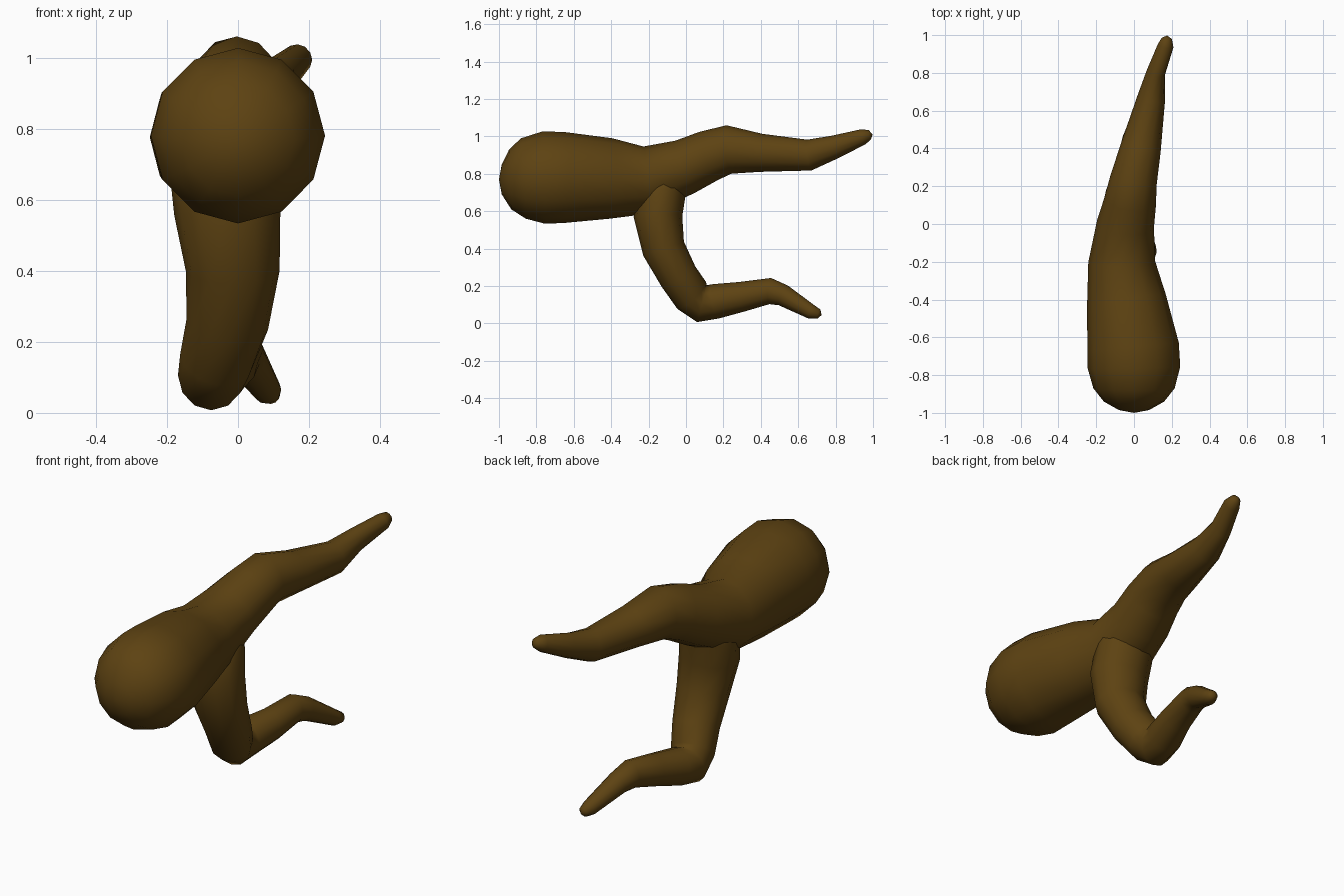
import bpy, bmesh, math
from mathutils import Vector

bark = bpy.data.materials.new("dark brown bark")
bark.diffuse_color = (0.11, 0.055, 0.006, 1)
SIDES = 12


def limb(name, start, rings, end):
    """Closed tube through rings (x, y, z, half width, half depth) with pointed end caps."""
    pts = [Vector(start)] + [Vector(r[:3]) for r in rings] + [Vector(end)]
    bm = bmesh.new()
    loops = []
    for i, r in enumerate(rings):
        c = pts[i + 1]
        tan = ((c - pts[i]).normalized() + (pts[i + 2] - c).normalized()).normalized()
        side = Vector((1, 0, 0))
        side = (side - tan * side.dot(tan)).normalized()
        up = tan.cross(side)
        loops.append([bm.verts.new(c + side * r[3] * math.cos(a) + up * r[4] * math.sin(a))
                      for a in (2 * math.pi * k / SIDES for k in range(SIDES))])
    first, last = bm.verts.new(start), bm.verts.new(end)
    for k in range(SIDES):
        n = (k + 1) % SIDES
        for a, b in zip(loops, loops[1:]):
            bm.faces.new((a[k], a[n], b[n], b[k]))
        bm.faces.new((first, loops[0][n], loops[0][k]))
        bm.faces.new((last, loops[-1][k], loops[-1][n]))
    bmesh.ops.recalc_face_normals(bm, faces=bm.faces)
    for f in bm.faces:
        f.smooth = True
    me = bpy.data.meshes.new(name)
    bm.to_mesh(me)
    bm.free()
    me.materials.append(bark)
    ob = bpy.data.objects.new(name, me)
    bpy.context.collection.objects.link(ob)
    return ob


# Thick trunk running into the long upper branch
limb("trunk_and_upper_branch", (0, -1.0, 0.77), [
    (0, -0.985, 0.77, 0.08, 0.08),
    (0, -0.94, 0.77, 0.16, 0.16),
    (0, -0.87, 0.775, 0.215, 0.215),
    (0, -0.76, 0.78, 0.245, 0.247),
    (-0.005, -0.65, 0.78, 0.243, 0.243),
    (-0.04, -0.4, 0.775, 0.21, 0.215),
    (-0.065, -0.2, 0.768, 0.177, 0.18),
    (-0.045, 0, 0.84, 0.152, 0.148),
    (-0.02, 0.12, 0.895, 0.138, 0.138),
    (-0.003, 0.23, 0.93, 0.125, 0.13),
    (0.035, 0.4, 0.912, 0.108, 0.102),
    (0.09, 0.66, 0.9, 0.075, 0.083),
    (0.115, 0.8, 0.945, 0.05, 0.062),
    (0.168, 0.945, 0.997, 0.042, 0.042),
    (0.174, 0.982, 1.008, 0.027, 0.027),
], (0.176, 0.998, 1.01))

# Bent lower branch hanging from the trunk
limb("lower_branch", (-0.05, -0.1, 0.86), [
    (-0.05, -0.1, 0.82, 0.12, 0.10),
    (-0.045, -0.13, 0.71, 0.15, 0.13),
    (-0.03, -0.15, 0.57, 0.15, 0.13),
    (-0.015, -0.12, 0.4, 0.132, 0.115),
    (-0.03, -0.04, 0.25, 0.116, 0.105),
    (-0.06, 0.03, 0.15, 0.105, 0.105),
    (-0.075, 0.085, 0.106, 0.094, 0.102),
    (-0.06, 0.16, 0.118, 0.09, 0.093),
    (-0.02, 0.3, 0.143, 0.077, 0.08),
    (0.005, 0.45, 0.173, 0.066, 0.07),
    (0.025, 0.52, 0.15, 0.057, 0.058),
    (0.083, 0.67, 0.062, 0.04, 0.039),
    (0.093, 0.71, 0.05, 0.026, 0.026),
], (0.096, 0.725, 0.045))
